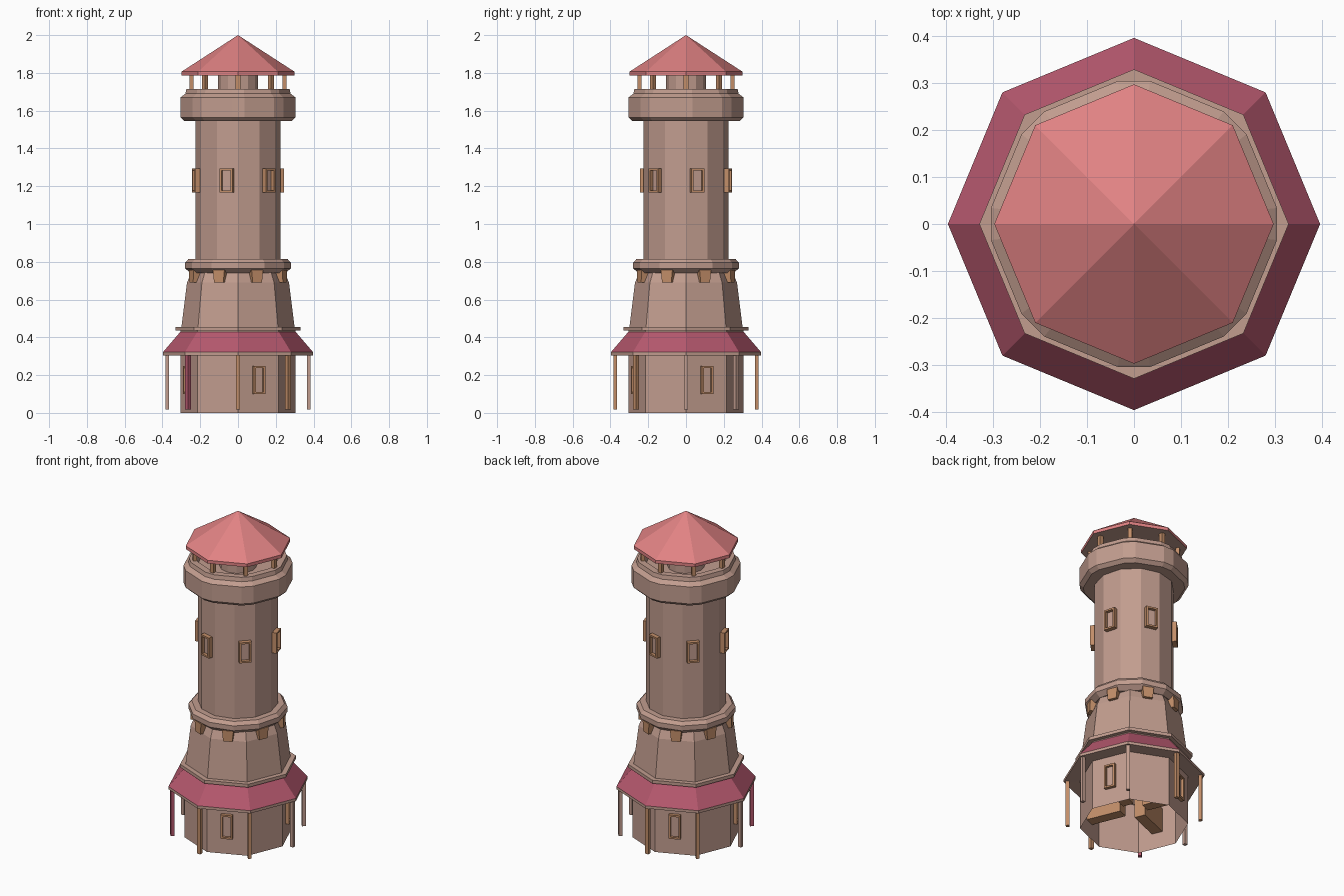
import bpy, bmesh, math
from mathutils import Matrix, Vector

if "Cube" in bpy.data.objects:
    bpy.data.objects.remove(bpy.data.objects["Cube"])


def material(name, srgb):
    m = bpy.data.materials.new(name)
    lin = [((c + 0.055) / 1.055) ** 2.4 for c in srgb]
    m.diffuse_color = (*lin, 1)
    m.use_nodes = True
    m.node_tree.nodes["Principled BSDF"].inputs["Base Color"].default_value = m.diffuse_color
    return m


STONE = material("pinkish_stone", (0.76, 0.615, 0.56))
ROOF = material("coral_roof", (0.88, 0.51, 0.515))
SKIRT = material("crimson_roof", (0.71, 0.345, 0.43))
WOOD = material("tan_wood", (0.76, 0.555, 0.41))

# plan shapes, as lists of corner angles in degrees
OCT = [45 * k for k in range(8)]
DODECA = [30 * k for k in range(12)]
CUT_OCT = [45 * k + s * 6.4 for k in range(8) for s in (-1, 1)]


def finish(name, bm, mats):
    bmesh.ops.recalc_face_normals(bm, faces=bm.faces)
    me = bpy.data.meshes.new(name)
    bm.to_mesh(me)
    bm.free()
    for m in mats:
        me.materials.append(m)
    ob = bpy.data.objects.new(name, me)
    bpy.context.collection.objects.link(ob)
    return ob


def lathe(name, angles, profile, mats, seg_mat=None, closed=False):
    """Sweep a (radius, z) profile around the corner angles."""
    bm = bmesh.new()
    rings = []
    for r, z in profile:
        if r == 0:
            rings.append([bm.verts.new((0, 0, z))] * len(angles))
        else:
            rings.append([bm.verts.new((r * math.cos(math.radians(a)),
                                        r * math.sin(math.radians(a)), z)) for a in angles])
    n = len(angles)
    for i in range(len(rings) if closed else len(rings) - 1):
        lo, hi = rings[i], rings[(i + 1) % len(rings)]
        for k in range(n):
            j = (k + 1) % n
            corners = list(dict.fromkeys((lo[k], lo[j], hi[j], hi[k])))
            face = bm.faces.new(corners)
            face.material_index = seg_mat[i] if seg_mat else 0
    return finish(name, bm, mats)


def radial_box(name, angle, r0, r1, width, z0, z1, mat, taper=1.0):
    """Box pointing outward at an angle; taper narrows its lower end."""
    bm = bmesh.new()
    bmesh.ops.create_cube(bm, size=1)
    for v in bm.verts:
        w = width * (taper if v.co.z < 0 else 1)
        v.co = Vector((r0 + (v.co.x + .5) * (r1 - r0), v.co.y * w,
                       z0 + (v.co.z + .5) * (z1 - z0)))
    bm.transform(Matrix.Rotation(math.radians(angle), 4, 'Z'))
    return finish(name, bm, [mat])


def window(name, angle, r0, r1, width, z0, z1, recess):
    """Wooden frame block with a recessed stone coloured pane."""
    bm = bmesh.new()
    bmesh.ops.create_cube(bm, size=1)
    for v in bm.verts:
        v.co = Vector((r0 + (v.co.x + .5) * (r1 - r0), v.co.y * width,
                       z0 + (v.co.z + .5) * (z1 - z0)))
    bm.normal_update()
    front = max(bm.faces, key=lambda f: f.calc_center_median().x)
    bmesh.ops.inset_region(bm, faces=[front], thickness=0.015)
    ret = bmesh.ops.extrude_face_region(bm, geom=[front])
    for v in [g for g in ret["geom"] if isinstance(g, bmesh.types.BMVert)]:
        v.co.x -= recess
    for f in [g for g in ret["geom"] if isinstance(g, bmesh.types.BMFace)]:
        f.material_index = 1
    if front.is_valid:
        bm.faces.remove(front)
    bm.transform(Matrix.Rotation(math.radians(angle), 4, 'Z'))
    return finish(name, bm, [WOOD, STONE])


# ground floor wall, open underneath
lathe("base_wall", OCT, [(.305, 0), (.305, .435)], [STONE])
# skirt roof with stone edge and underside
lathe("skirt_roof", OCT, [(.30, .308), (.397, .305), (.397, .322), (.30, .435)],
      [STONE, SKIRT], [0, 0, 1, 0], True)
lathe("skirt_ledge", OCT, [(.28, .435), (.33, .435), (.33, .455), (.28, .455)],
      [STONE], closed=True)
# tapered middle storey
lathe("tapered_storey", OCT, [(.30, .45), (.27, .69), (.245, .75)], [STONE])
lathe("middle_ring", DODECA, [(.21, .74), (.25, .74), (.28, .765), (.28, .795),
                              (.262, .815), (.21, .815)], [STONE], closed=True)
# shaft
lathe("shaft", DODECA, [(.225, .80), (.225, 1.56)], [STONE])
# lookout gallery with hollow parapet and floor
lathe("gallery", CUT_OCT, [(.20, 1.545), (.285, 1.545), (.307, 1.565), (.307, 1.67),
                           (.28, 1.69), (.275, 1.715), (.235, 1.715), (.235, 1.66),
                           (0, 1.66)], [STONE])
lathe("lookout_core", DODECA, [(.105, 1.65), (.105, 1.80)], [STONE])
# top roof
lathe("top_roof", OCT, [(0, 1.79), (.298, 1.787), (.298, 1.807), (0, 2.0)],
      [STONE, ROOF], [0, 1, 1])

# posts, brackets and porch poles around the tower
POLE_MATS = [STONE, STONE, WOOD, WOOD, STONE, SKIRT, WOOD, WOOD]
for k in range(8):
    a = 45 * k
    radial_box(f"lookout_post_{k}", a, .235, .258, .024, 1.70, 1.80, WOOD)
    radial_box(f"bracket_{k}", a + 22.5, .22, .268, .066, .69, .757, WOOD, .8)
    radial_box(f"porch_pole_{k}", a, .364, .385, .021, .018, .312, POLE_MATS[k])

# windows
for k in range(4):
    window(f"base_window_{k}", 22.5 + 90 * k, .07, .302, .066, .10, .248, .015)
for k in range(6):
    window(f"shaft_window_{k}", 15 + 60 * k, .19, .244, .07, 1.168, 1.295, .02)
